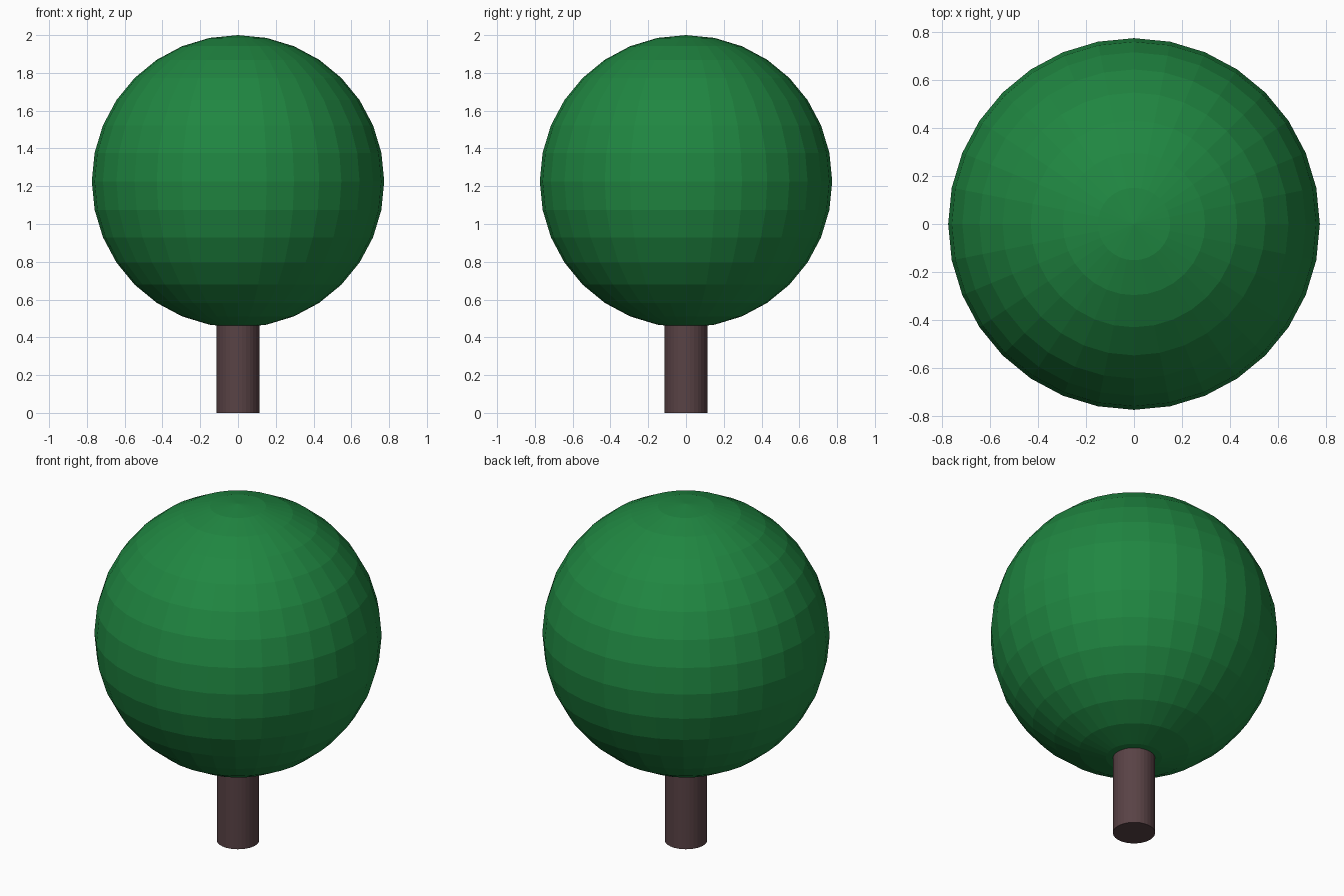
import bpy

if "Cube" in bpy.data.objects:
    bpy.data.objects.remove(bpy.data.objects["Cube"])


def paint(obj, name, rgb):
    mat = bpy.data.materials.new(name)
    mat.diffuse_color = (*rgb, 1.0)
    mat.use_nodes = True
    mat.node_tree.nodes["Principled BSDF"].inputs["Base Color"].default_value = mat.diffuse_color
    obj.data.materials.append(mat)


# Trunk: slim cylinder whose top is buried in the foliage
trunk_height = 0.60
bpy.ops.mesh.primitive_cylinder_add(vertices=32, radius=0.114, depth=trunk_height,
                                    location=(0, 0, trunk_height / 2))
trunk = bpy.context.object
trunk.name = "trunk"
paint(trunk, "bark", (0.10, 0.055, 0.06))

# Foliage: faceted ball
radius = 0.774
bpy.ops.mesh.primitive_uv_sphere_add(segments=32, ring_count=16, radius=radius,
                                     location=(0, 0, 2 - radius))
foliage = bpy.context.object
foliage.name = "foliage"
paint(foliage, "leaves", (0.014, 0.24, 0.053))
